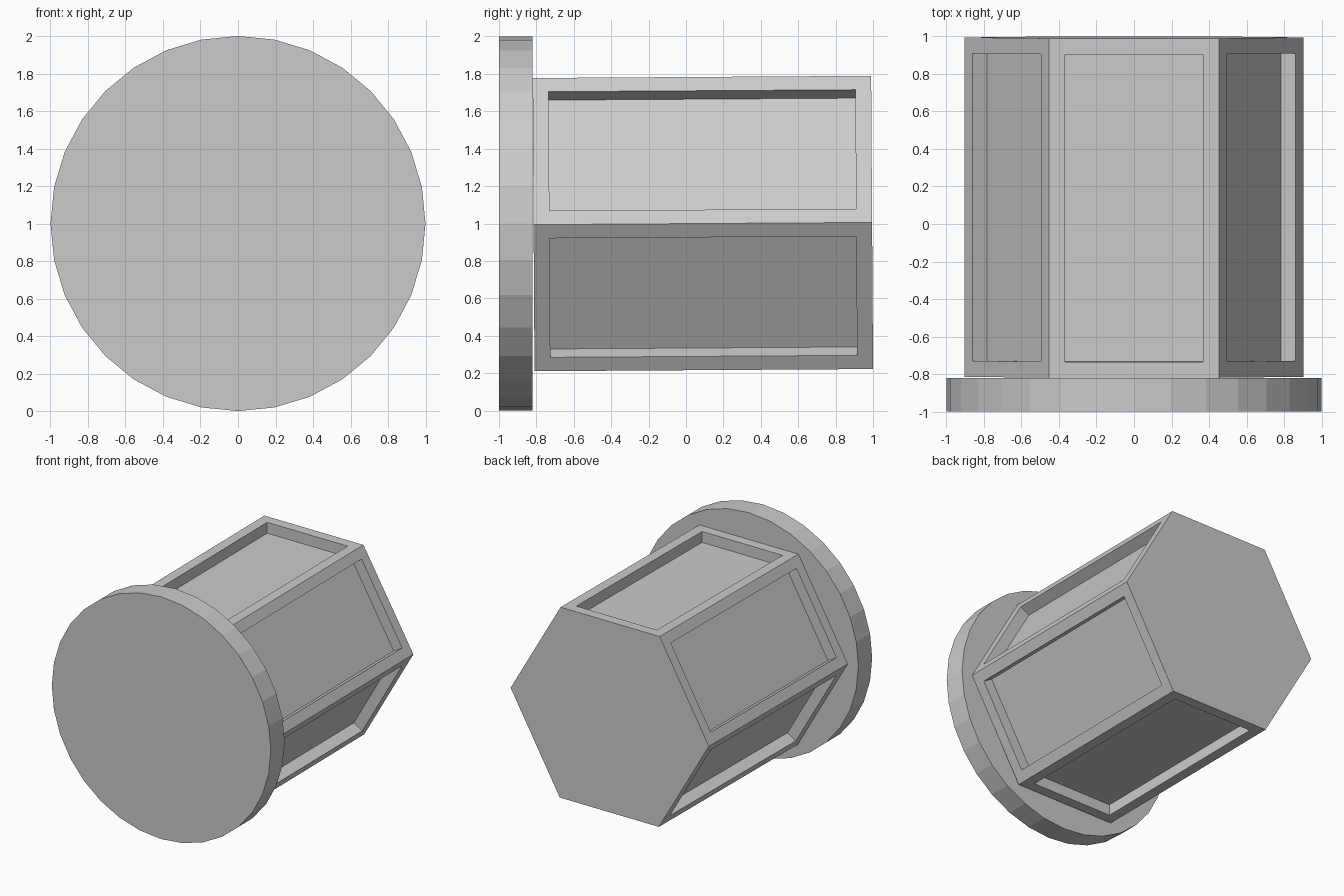
import bpy, bmesh
from math import radians
from mathutils import Matrix

if "Cube" in bpy.data.objects:
    bpy.data.objects.remove(bpy.data.objects["Cube"])


def prism(name, sides, radius, length, y, tilt=0.0, turn=0.0, panel=None):
    """Prism lying along y, optionally with a recessed panel on every side."""
    bm = bmesh.new()
    bmesh.ops.create_cone(bm, cap_ends=True, segments=sides, radius1=radius,
                          radius2=radius, depth=length,
                          matrix=Matrix.Rotation(radians(turn), 4, 'Z'))
    if panel:
        border, depth = panel
        walls = [f for f in bm.faces if abs(f.normal.z) < 0.5]
        bmesh.ops.inset_individual(bm, faces=walls, thickness=border, use_even_offset=True)
        bmesh.ops.inset_individual(bm, faces=walls, thickness=0.0, depth=-depth)
    mesh = bpy.data.meshes.new(name)
    bm.to_mesh(mesh)
    bm.free()
    obj = bpy.data.objects.new(name, mesh)
    obj.location = (0, y, 1)
    obj.rotation_euler = (radians(-90 + tilt), 0, 0)
    bpy.context.collection.objects.link(obj)
    return obj


# Round flange at the front
prism("round_flange", 32, 1.0, 0.18, -0.91)

# Hexagonal body with six recessed panels, very slightly tilted
prism("hexagonal_body", 6, 0.905, 1.81, 0.09, tilt=0.37, turn=90, panel=(0.085, 0.09))
